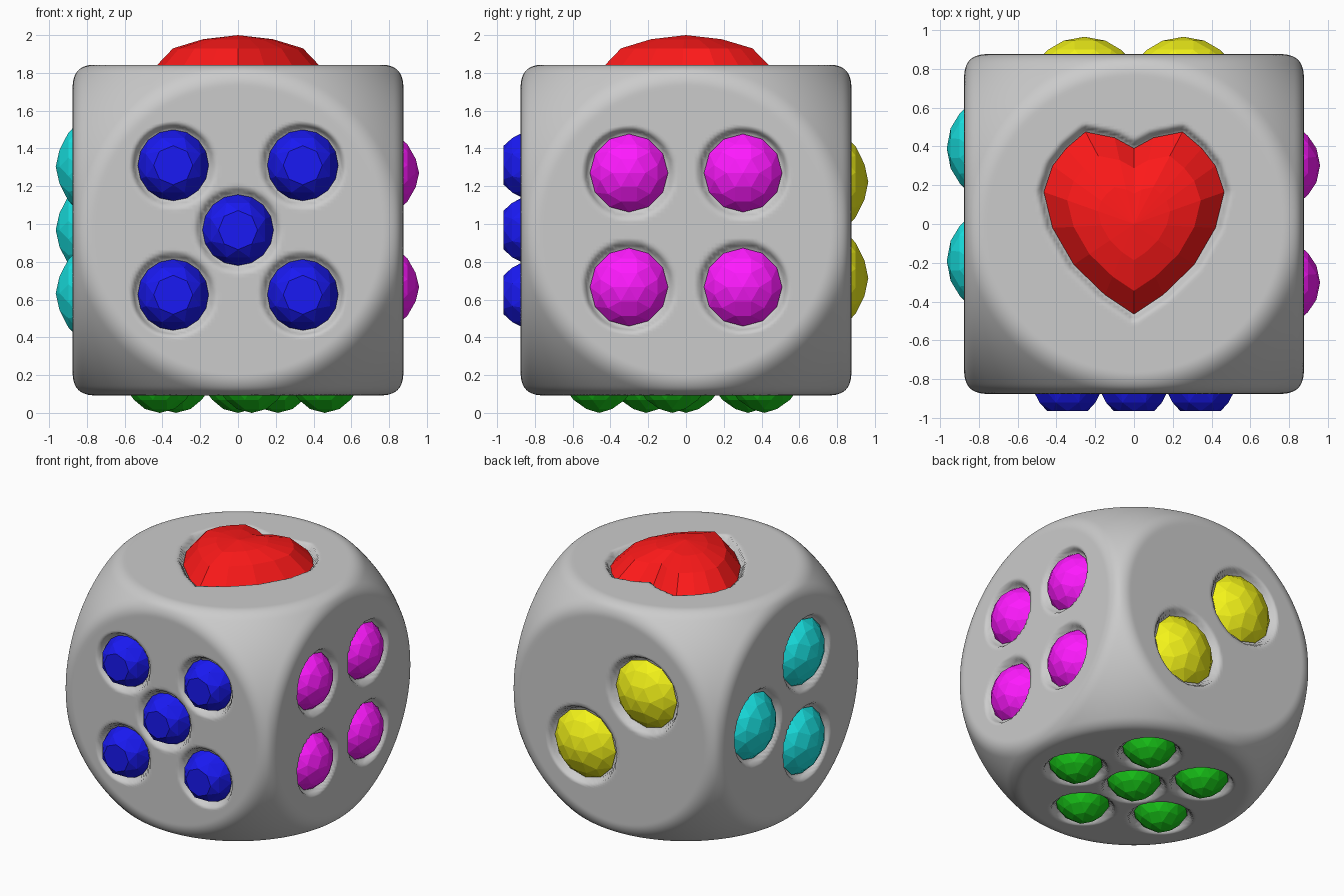
import bpy, bmesh, math
from mathutils import Vector

if "Cube" in bpy.data.objects:
    bpy.data.objects.remove(bpy.data.objects["Cube"])

HALF, BALL, MID = 0.875, 1.2, 0.968      # half width, rounding sphere radius, centre height
C = Vector((0, 0, MID))
SINK = 0.04                              # gem girdles sit this far below the faces
X, Y, Z = Vector((1, 0, 0)), Vector((0, 1, 0)), Vector((0, 0, 1))

# face name: (normal, u, v, colour, gem radius, gem height, positions)
ring5 = [(0.465 * math.cos(math.radians(a)), 0.465 * math.sin(math.radians(a)))
         for a in range(-9, 351, 72)]
quad = lambda d: [(a, b) for a in (-d, d) for b in (-d, d)]
FACES = {
    "blue":    (-Y, X, Z, (0.01, 0.01, 0.9), 0.188, 0.090, quad(0.343) + [(0, 0)]),
    "magenta": (X, Y, Z, (1.0, 0.01, 1.0), 0.207, 0.084, quad(0.302)),
    "yellow":  (Y, X, Z, (0.9, 0.9, 0.01), 0.255, 0.090, [(-0.255, 0.255), (0.255, -0.255)]),
    "cyan":    (-X, Y, Z, (0.01, 0.8, 0.8), 0.245, 0.090, [(-0.19, 0.335), (-0.19, -0.335), (0.39, 0)]),
    "green":   (-Z, X, Y, (0.01, 0.6, 0.01), 0.185, 0.093, ring5 + [(0, 0)]),
}
# right half of the heart outline, tip to cleft
HEART = [(0, -0.465), (0.15, -0.365), (0.31, -0.21), (0.42, -0.02), (0.465, 0.165),
         (0.42, 0.30), (0.35, 0.39), (0.25, 0.475), (0.10, 0.445), (0, 0.39)]


def material(name, rgb):
    m = bpy.data.materials.new(name)
    m.diffuse_color = (*rgb, 1)
    m.use_nodes = True
    m.node_tree.nodes["Principled BSDF"].inputs["Base Color"].default_value = m.diffuse_color
    return m


def finish(bm, name, mat=None):
    bmesh.ops.recalc_face_normals(bm, faces=bm.faces[:])
    me = bpy.data.meshes.new(name)
    bm.to_mesh(me)
    bm.free()
    ob = bpy.data.objects.new(name, me)
    bpy.context.collection.objects.link(ob)
    if mat:
        me.materials.append(mat)
    return ob


def heart_distance(a, b):
    a, best = abs(a), -9
    for (x0, y0), (x1, y1) in zip(HEART, HEART[1:]):
        ex, ey = x1 - x0, y1 - y0
        best = max(best, ((a - x0) * ey - (b - y0) * ex) / math.hypot(ex, ey))
    return best


def soft_clamp(c):
    k, a = 0.05, abs(c)
    h = max(k - abs(a - HALF), 0) / k
    return math.copysign(min(a, HALF) - h * h * k / 4, c)


def socket_depth(d):
    t = min(max((0.035 - d) / 0.035, 0), 1)
    return 0.055 * t * t * (3 - 2 * t)


# die body: cube swollen to a ball, flattened on six sides, with a socket round each gem
bm = bmesh.new()
bmesh.ops.create_cube(bm, size=2)
bmesh.ops.subdivide_edges(bm, edges=bm.edges[:], cuts=109, use_grid_fill=True)
for vert in bm.verts:
    p = vert.co.normalized() * BALL
    p = Vector([soft_clamp(c) for c in p])
    q = p.copy()
    if p.z > HALF - 0.02:
        q.z -= socket_depth(heart_distance(p.x, p.y))
    for n, u, v, _, r, _, spots in FACES.values():
        if p.dot(n) > HALF - 0.02:
            d = min(math.hypot(p.dot(u) - a, p.dot(v) - b) for a, b in spots) - r
            q -= n * socket_depth(d)
    vert.co = q + C
body = finish(bm, "die_body")
for poly in body.data.polygons:
    poly.use_smooth = True


# round faceted gems: convex hulls of a few rings
def gem(name, face, spot, mat):
    n, u, v, _, r, h, _ = face
    if name.startswith("blue"):          # flat table on top
        rings = [(8, 0.55, h, 0), (8, 0.83, h * 0.5, 0.5), (16, 1, -SINK, 0)]
    else:                                # domed
        rings = [(1, 0, h, 0), (6, 0.42, h * 0.78, 0), (12, 0.76, h * 0.26, 0.5), (12, 1, -SINK, 0)]
    rings.append((1, 0, -0.12, 0))
    bm = bmesh.new()
    for count, s, height, turn in rings:
        for i in range(count):
            t = math.tau * (i + turn) / count
            bm.verts.new(C + n * (HALF + height) + u * (spot[0] + r * s * math.cos(t))
                         + v * (spot[1] + r * s * math.sin(t)))
    bmesh.ops.convex_hull(bm, input=bm.verts[:])
    finish(bm, name, mat)


for colour, face in FACES.items():
    mat = material(colour, face[3])
    for i, spot in enumerate(face[6]):
        gem(f"{colour}_pip_{i + 1}", face, spot, mat)

# faceted heart on top: shrinking outlines rising to a peak
outline = HEART + [(-a, b) for a, b in HEART[-2:0:-1]]
bm = bmesh.new()
loops = [[bm.verts.new(C + Vector((a * s, b * s, HALF + h))) for a, b in outline]
         for s, h in ((1, -SINK), (0.74, 0.087), (0.4, 0.135))]
peak = bm.verts.new(C + Z * (HALF + 0.157))
N = len(outline)
for i in range(N):
    j = (i + 1) % N
    for lo, hi in zip(loops, loops[1:]):
        bm.faces.new((lo[i], lo[j], hi[j], hi[i]))
    bm.faces.new((loops[-1][i], loops[-1][j], peak))
bm.faces.new(loops[0][::-1])
finish(bm, "heart_pip", material("red", (1.0, 0.01, 0.01)))
